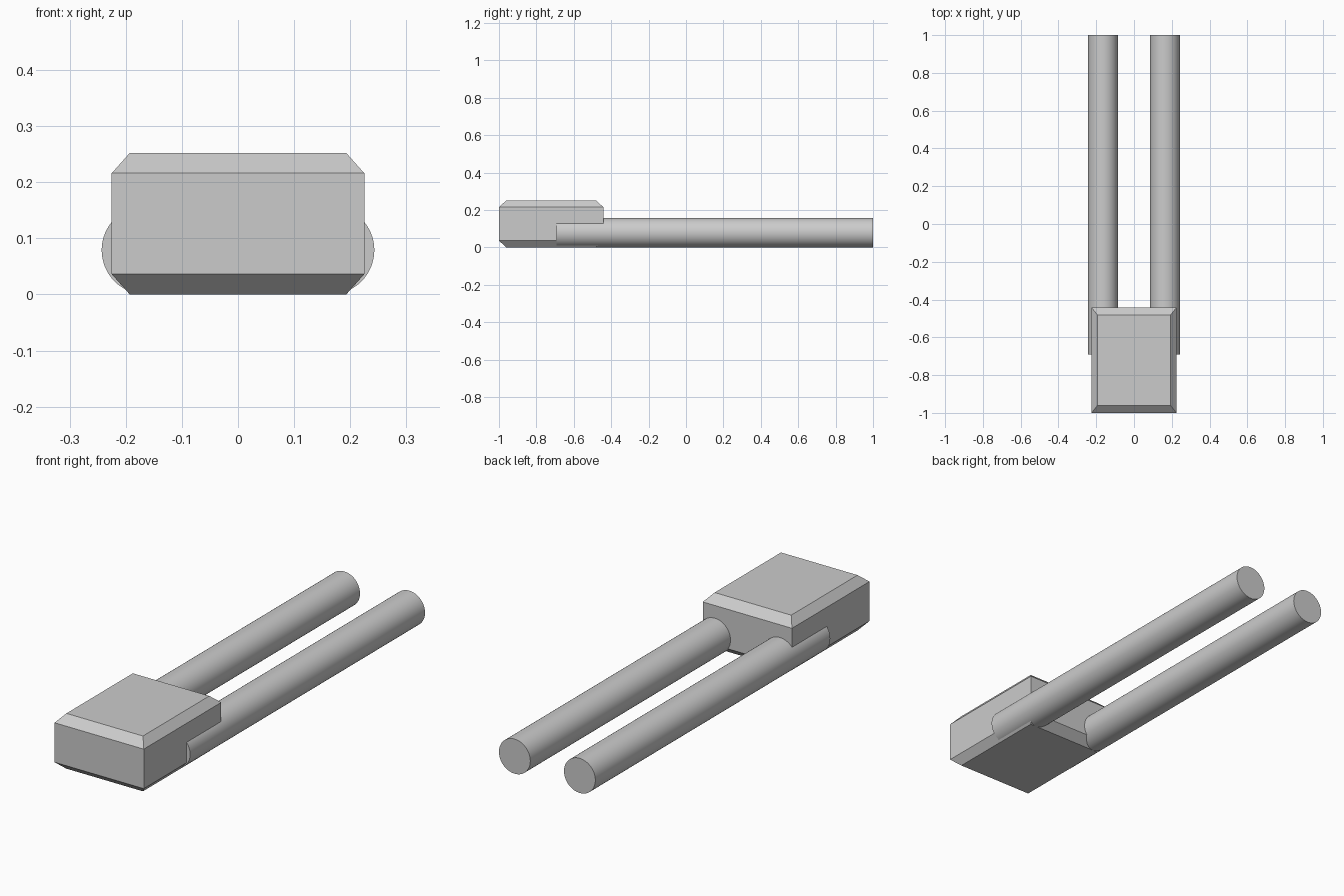
import bpy, bmesh, math

if "Cube" in bpy.data.objects:
    bpy.data.objects.remove(bpy.data.objects["Cube"])

# One flat grey for everything
grey = bpy.data.materials.new("grey")
grey.diffuse_color = (0.6, 0.6, 0.6, 1)
grey.use_nodes = True
grey.node_tree.nodes["Principled BSDF"].inputs["Base Color"].default_value = grey.diffuse_color


def make_object(name, bm):
    bmesh.ops.recalc_face_normals(bm, faces=bm.faces[:])
    mesh = bpy.data.meshes.new(name)
    bm.to_mesh(mesh)
    bm.free()
    mesh.materials.append(grey)
    obj = bpy.data.objects.new(name, mesh)
    bpy.context.collection.objects.link(obj)
    return obj


# Body block: stacked rectangles, with sloped top and bottom rims
HALF_X, FRONT, BACK, HEIGHT = 0.225, -1.0, -0.442, 0.252
IN_X, IN_Y, IN_Z = 0.032, 0.04, 0.036
bm = bmesh.new()
rings = []
for z, inset in ((0, 1), (IN_Z, 0), (HEIGHT - IN_Z, 0), (HEIGHT, 1)):
    x = HALF_X - inset * IN_X
    y0, y1 = FRONT + inset * IN_Y, BACK - inset * IN_Y
    rings.append([bm.verts.new((px, py, z))
                  for px, py in ((-x, y0), (x, y0), (x, y1), (-x, y1))])
for low, high in zip(rings, rings[1:]):
    for i in range(4):
        j = (i + 1) % 4
        bm.faces.new((low[i], low[j], high[j], high[i]))
bm.faces.new(rings[0])
bm.faces.new(rings[-1])
make_object("body_block", bm)

# Two round legs running back from the body
RADIUS, LEG_X, LEG_START, LEG_END = 0.079, 0.164, -0.692, 1.0
for name, side in (("left_leg", -1), ("right_leg", 1)):
    bpy.ops.mesh.primitive_cylinder_add(
        vertices=64, radius=RADIUS, depth=LEG_END - LEG_START,
        location=(side * LEG_X, (LEG_START + LEG_END) / 2, RADIUS),
        rotation=(math.pi / 2, 0, 0))
    leg = bpy.context.object
    leg.name = name
    leg.data.materials.append(grey)
    bpy.ops.object.shade_smooth_by_angle(angle=math.radians(30))
